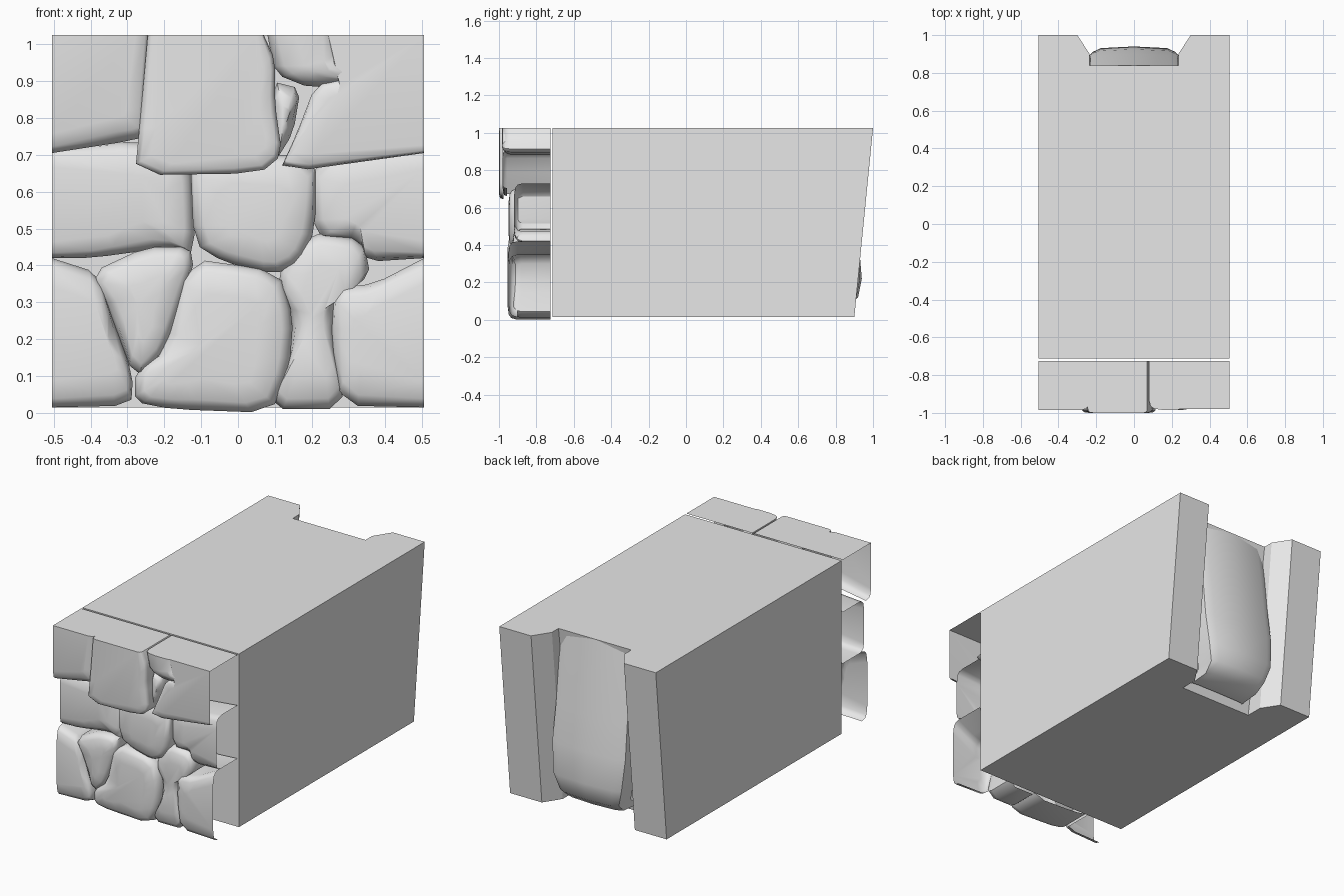
import bpy
import bmesh
import math
from mathutils import Vector

if "Cube" in bpy.data.objects:
    bpy.data.objects.remove(bpy.data.objects["Cube"], do_unlink=True)

EDGE, TOP = 0.505, 1.025
E, T = EDGE * 100, TOP * 100      # same limits in hundredths, for stone outlines
STONE_BACK = -0.725

grey = bpy.data.materials.new("stone_grey")
grey.use_nodes = True
colour = (0.8, 0.8, 0.8, 1)
grey.diffuse_color = colour
grey.node_tree.nodes["Principled BSDF"].inputs["Base Color"].default_value = colour


def finish(name, bm, smooth_angle=None):
    """Turn a bmesh into a named, coloured object."""
    mesh = bpy.data.meshes.new(name)
    bm.to_mesh(mesh)
    bm.free()
    mesh.materials.append(grey)
    obj = bpy.data.objects.new(name, mesh)
    bpy.context.collection.objects.link(obj)
    if smooth_angle:
        bpy.ops.object.select_all(action="DESELECT")
        obj.select_set(True)
        bpy.context.view_layer.objects.active = obj
        bpy.ops.object.shade_smooth_by_angle(angle=math.radians(smooth_angle))
    return obj


def on_side(p):
    return abs(p.x) > EDGE - 0.001


def on_top(p):
    return p.y > TOP - 0.001


def soften(points, ratio=0.2):
    """Cut the outline corners, keeping those on the outer border."""
    result = []
    for i, p in enumerate(points):
        if on_side(p) or on_top(p):
            result.append(p)
        else:
            before, after = points[i - 1], points[(i + 1) % len(points)]
            result += [p.lerp(before, ratio), p.lerp(after, ratio)]
    return result


def inset(points, centre, distance):
    """Move the outline towards its centre, holding the outer border."""
    result = []
    for p in points:
        toward = centre - p
        q = p + toward.normalized() * min(distance, toward.length * 0.7)
        if on_side(p):
            q.x = p.x
        if on_top(p):
            q.y = p.y
        result.append(q)
    return result


def stone(name, front, outline, open_below=False, bevel=0.03):
    """Rounded stone face with side walls, open at the back and the wall ends."""
    points = soften([Vector(p) / 100 for p in outline])
    centre = sum(points, Vector((0, 0))) / len(points)
    layers = [(0, STONE_BACK), (0, front + bevel * 1.6),
              (bevel * 0.3, front + bevel * 0.7),
              (bevel, front + bevel * 0.25), (bevel * 3, front)]
    bm = bmesh.new()
    rings = [[bm.verts.new((q.x, y, q.y)) for q in inset(points, centre, d)]
             for d, y in layers]
    count = len(points)
    for level in range(len(rings) - 1):
        a, b = rings[level], rings[level + 1]
        for i in range(count):
            j = (i + 1) % count
            p, q = points[i], points[j]
            if on_side(p) and on_side(q):
                continue
            below = (p.y + q.y) / 2 < centre.y and abs(p.x - q.x) > abs(p.y - q.y)
            if level == 0 and open_below and below:
                continue
            bm.faces.new((a[i], a[j], b[j], b[i]))
    bm.faces.new(rings[-1])
    bmesh.ops.recalc_face_normals(bm, faces=bm.faces)
    cap = max(bm.faces, key=lambda f: f.calc_area() if abs(f.normal.y) > 0.9 else 0)
    if cap.normal.y > 0:
        bmesh.ops.reverse_faces(bm, faces=bm.faces)
    return finish(name, bm, 50)


# Main block: sloped back with a notch between two corner pillars
half = [(EDGE, -0.713, 0), (EDGE, 1, 0.1), (0.3, 1, 0.1), (0.235, 0.9, 0.1), (0.235, 0.84, 0.14)]
section = half + [(-x, y, s) for x, y, s in reversed(half)]
bm = bmesh.new()
upper = [bm.verts.new((x, y, TOP)) for x, y, s in section]
lower = [bm.verts.new((x, y - s, 0.015)) for x, y, s in section]
bm.faces.new(upper)
bm.faces.new(lower)
for i in range(len(section)):
    j = (i + 1) % len(section)
    bm.faces.new((upper[i], upper[j], lower[j], lower[i]))
bmesh.ops.recalc_face_normals(bm, faces=bm.faces)
finish("main_block", bm)

# Tall stone in the back notch: rows of height, depth and half width
rows = [(TOP, 0.84, 0.23), (0.85, 0.865, 0.235), (0.6, 0.9, 0.23), (0.4, 0.925, 0.235),
        (0.22, 0.94, 0.22), (0.12, 0.92, 0.19), (0.07, 0.86, 0.18), (0.06, 0.72, 0.18)]
bm = bmesh.new()
grid = []
for z, y, w in rows:
    bulge = min(0.03, (y - 0.7) * 0.3)
    side = max(0.7, y - 0.14)
    profile = [(-1, side), (-1, y - bulge), (-0.8, y - bulge * 0.3), (0, y),
               (0.8, y - bulge * 0.3), (1, y - bulge), (1, side)]
    grid.append([bm.verts.new((x * w, d, z)) for x, d in profile])
for a, b in zip(grid, grid[1:]):
    for i in range(len(a) - 1):
        bm.faces.new((a[i], b[i], b[i + 1], a[i + 1]))
bmesh.ops.recalc_face_normals(bm, faces=bm.faces)
if sum(f.normal.y for f in bm.faces) < 0:
    bmesh.ops.reverse_faces(bm, faces=bm.faces)
finish("back_stone", bm, 50)

# Top course of front stones
stone("top_left_stone", -0.985, [(-E, T), (-24, T), (-24, 76), (-28, 74), (-E, 70.5)], True)
stone("top_middle_stone", -1, [(-24.5, T), (7, T), (10, 96), (10, 84), (12, 70), (6, 65),
                               (-28, 64.5), (-26.5, 80)], True, 0.015)
stone("top_cap_stone", -0.985, [(8, T), (26, T), (28, 97), (34, 90), (20, 88), (10, 92)])
stone("top_right_stone", -0.98, [(24, T), (E, T), (E, 70.5), (11, 65), (16, 76), (21, 89),
                                 (30, 91)], True, 0.015)
stone("top_chip", -0.95, [(9, 90), (17, 88), (15, 76), (10, 68)])

# Middle course
stone("middle_left_stone", -0.92, [(-E, 72), (-28, 74), (-13, 70), (-11.5, 43), (-18, 45),
                                   (-40, 42), (-E, 42)])
stone("middle_centre_stone", -0.95, [(-13, 70), (21, 70), (21, 50), (17, 41), (10, 37.5),
                                     (-4, 41), (-12, 46)])
stone("middle_right_stone", -0.92, [(20.5, 70), (E, 73), (E, 42), (35, 41), (33, 47), (20, 48)])

# Bottom course
stone("bottom_left_stone", -0.95, [(-E, 42), (-38, 38), (-34, 26), (-28.5, 10), (-29, 2),
                                   (-E, 1.5)], True)
stone("wedge_stone", -0.955, [(-40, 38), (-25, 45), (-13, 45), (-12, 39), (-20, 16),
                              (-28, 9), (-35, 28)])
stone("bottom_centre_stone", -0.955, [(-14, 42), (11, 38.5), (15, 26), (14, 12), (9, 0),
                                      (-18, 1), (-28, 3), (-28, 11), (-20, 17)])
stone("bottom_inner_stone", -0.93, [(10, 37), (19, 49), (34, 47), (36, 37), (27, 33),
                                    (26, 18), (29, 1), (8, 1), (14, 14), (15, 26)])
stone("bottom_right_stone", -0.95, [(E, 42), (37, 35), (26, 34), (25, 20), (28, 2),
                                    (E, 1.5)], True)
